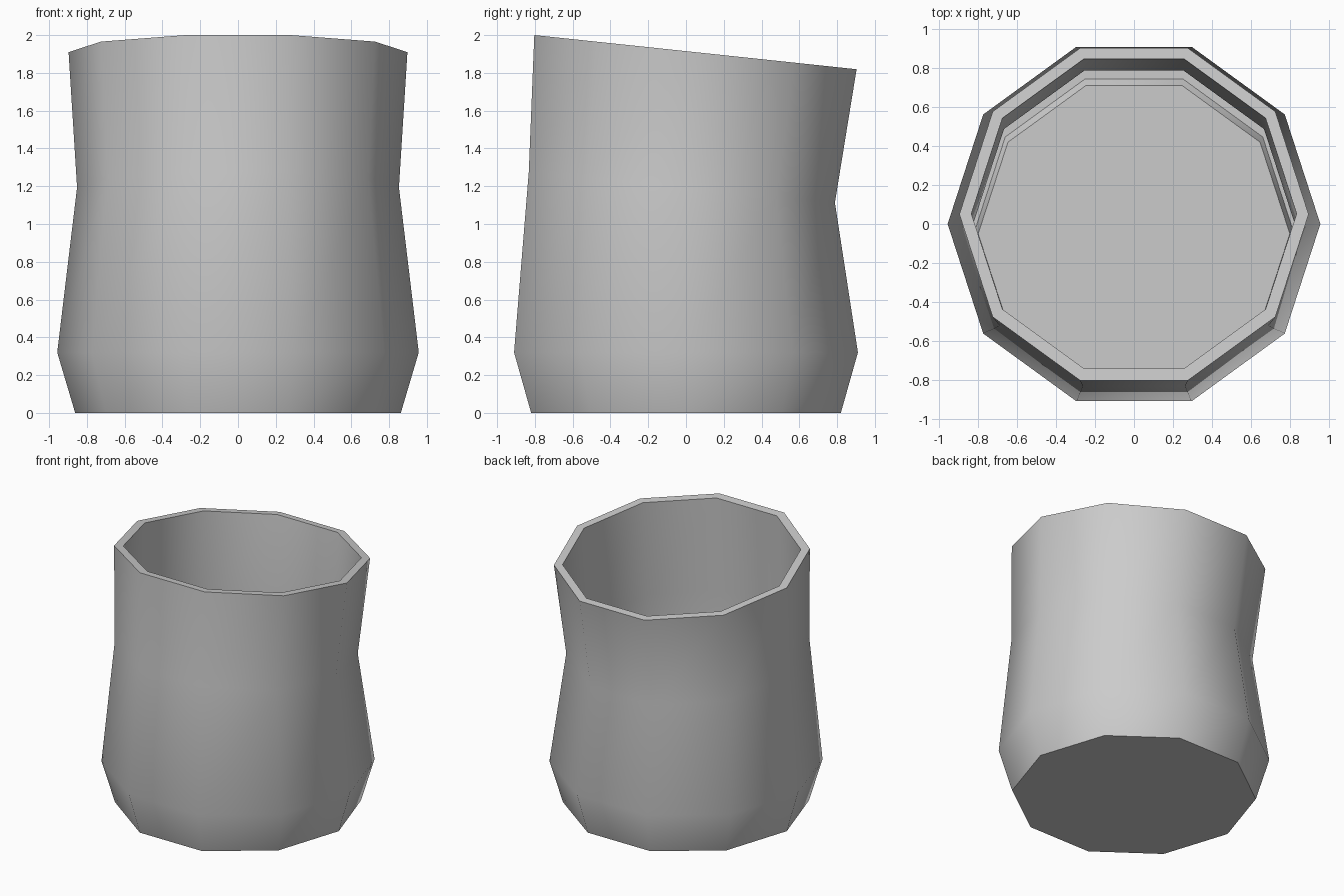
import bpy, bmesh, math

if "Cube" in bpy.data.objects:
    bpy.data.objects.remove(bpy.data.objects["Cube"])

SIDES = 10

# Loft rings: radius, centre y, height at y = 0, slope of height along y
rings = [
    (0.862, 0.0, 0.0, 0.0),          # base
    (0.957, 0.0, 0.32, 0.0),         # belly
    (0.852, -0.022, 1.192, -0.10),   # waist
    (0.897, 0.05, 1.915, -0.106),    # rim outside
    (0.835, 0.053, 1.915, -0.106),   # rim inside
    (0.825, 0.003, 1.19, -0.10),     # waist inside
    (0.87, 0.0, 0.32, 0.0),          # belly inside
    (0.83, 0.0, 0.10, 0.0),          # floor edge
    (0.817, -0.033, 0.10, 0.0),      # raised floor foot
    (0.80, -0.05, 0.15, 0.0),        # raised floor top
]

bm = bmesh.new()
loops = []
for r, cy, z, slope in rings:
    loop = []
    for i in range(SIDES):
        a = 2 * math.pi * i / SIDES
        y = cy + r * math.sin(a)
        loop.append(bm.verts.new((r * math.cos(a), y, z + slope * y)))
    loops.append(loop)

# Walls between neighbouring rings
for a, b in zip(loops, loops[1:]):
    for i in range(SIDES):
        j = (i + 1) % SIDES
        bm.faces.new((a[i], a[j], b[j], b[i]))

# Underside and inner floor
bm.faces.new(list(reversed(loops[0])))
bm.faces.new(loops[-1])

bmesh.ops.recalc_face_normals(bm, faces=bm.faces)
mesh = bpy.data.meshes.new("cup")
bm.to_mesh(mesh)
bm.free()

cup = bpy.data.objects.new("cup", mesh)
bpy.context.collection.objects.link(cup)
bpy.context.view_layer.objects.active = cup
cup.select_set(True)
bpy.ops.object.shade_smooth_by_angle(angle=math.radians(40))
